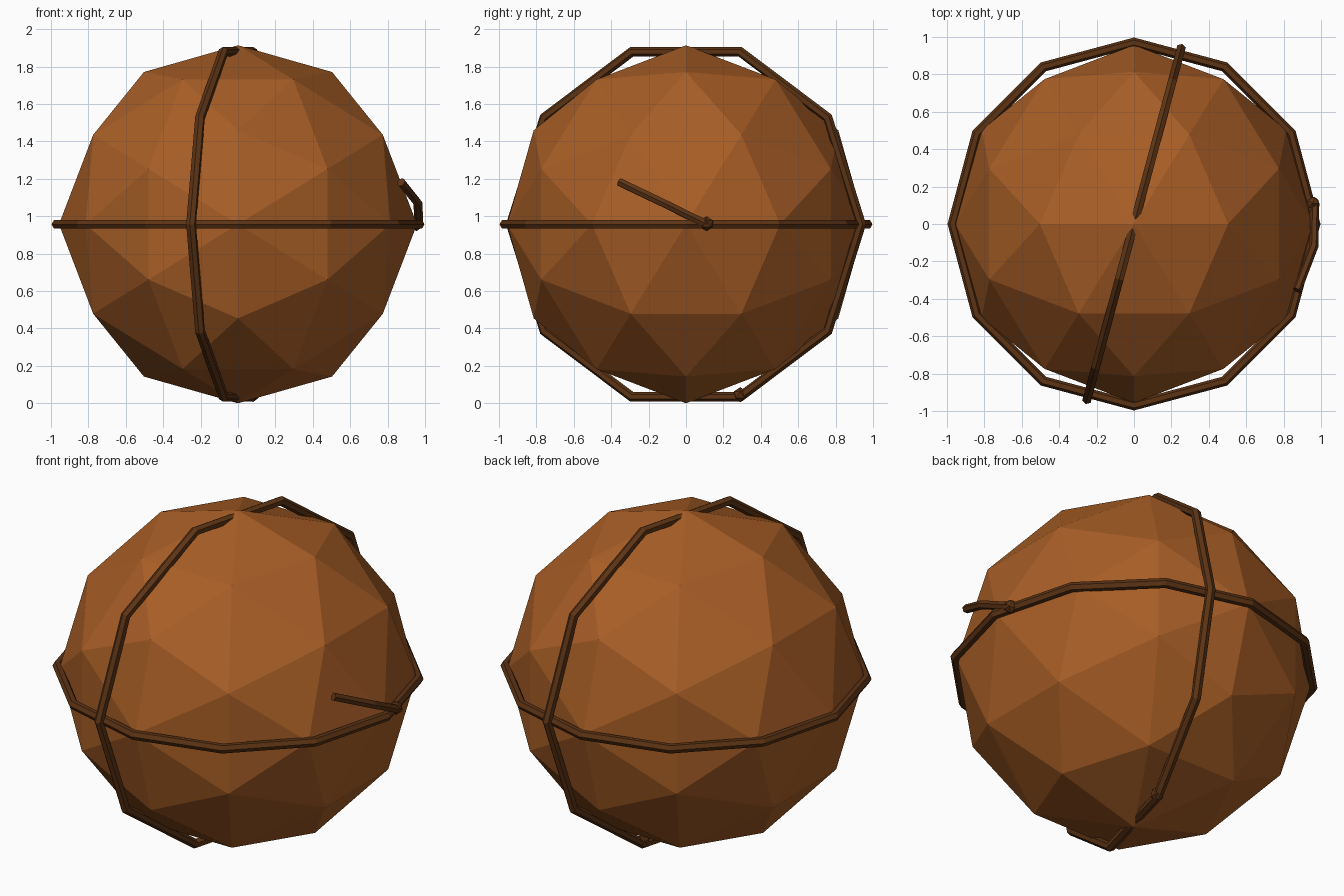
import bpy, bmesh, math
from itertools import combinations
from mathutils import Vector

if "Cube" in bpy.data.objects:
    bpy.data.objects.remove(bpy.data.objects["Cube"])

R, ZC = 0.957, 0.957
CENTRE = Vector((0, 0, ZC))


def material(name, srgb):
    m = bpy.data.materials.new(name)
    m.diffuse_color = [((c / 255 + 0.055) / 1.055) ** 2.4 for c in srgb] + [1]
    m.use_nodes = True
    m.node_tree.nodes["Principled BSDF"].inputs["Base Color"].default_value = m.diffuse_color
    return m


BALL = material("warm brown", (168, 94, 38))
STRAND = material("dark brown", (92, 51, 20))


def finish(bm, name, mat):
    bmesh.ops.recalc_face_normals(bm, faces=bm.faces)
    me = bpy.data.meshes.new(name)
    bm.to_mesh(me)
    bm.free()
    me.materials.append(mat)
    ob = bpy.data.objects.new(name, me)
    bpy.context.collection.objects.link(ob)
    return ob


def tube(name, points, normal, radius, closed):
    """Six-sided strand along planar points; one corner faces outward."""
    bm = bmesh.new()
    rings = []
    for p in points:
        out = (p - CENTRE).normalized()
        rings.append([bm.verts.new(p + radius * (out * math.cos(k * math.pi / 3)
                                                 + normal * math.sin(k * math.pi / 3)))
                      for k in range(6)])
    n = len(rings)
    for i in range(n if closed else n - 1):
        a, b = rings[i], rings[(i + 1) % n]
        for k in range(6):
            bm.faces.new((a[k], a[(k + 1) % 6], b[(k + 1) % 6], b[k]))
    if not closed:
        bm.faces.new(rings[0])
        bm.faces.new(rings[-1])
    return finish(bm, name, STRAND)


def hoop(name, u, v, sides):
    pts = [CENTRE + 0.97 * (u * math.cos(t) + v * math.sin(t))
           for t in (2 * math.pi * i / sides for i in range(sides))]
    return tube(name, pts, u.cross(v), 0.027, True)


# Ball: icosahedron corners plus edge midpoints pushed onto the sphere
phi = (1 + math.sqrt(5)) / 2
corners = []
for a in (-1, 1):
    for b in (-phi, phi):
        corners += [Vector((a, 0, b)), Vector((0, b, a)), Vector((b, a, 0))]
mids = [p + q for p, q in combinations(corners, 2) if (p - q).length < 2.1]
bm = bmesh.new()
for p in corners + mids:
    bm.verts.new(CENTRE + R * p.normalized())
bmesh.ops.convex_hull(bm, input=bm.verts)
finish(bm, "ball", BALL)

# Two strands wrapped right round the ball
X, Y, Z = Vector((1, 0, 0)), Vector((0, 1, 0)), Vector((0, 0, 1))
hoop("level_strand", X, Y, 12)
lean = math.radians(15)
hoop("upright_strand", Vector((math.sin(lean), math.cos(lean), 0)), Z, 10)

# Short loose strand on the right side
path = [Vector((0.967, 0.11, 0.957)), Vector((0.962, -0.12, 1.07)), Vector((0.872, -0.355, 1.182))]
tube("loose_strand", path, Vector((0, 0.43, 0.9)).normalized(), 0.024, False)

# Small knots at the strand ends
for name, pos in (("side_knot", (0.955, 0.11, 0.96)), ("bottom_knot", (0.08, 0.29, 0.046))):
    bm = bmesh.new()
    bmesh.ops.create_icosphere(bm, subdivisions=1, radius=0.04)
    bmesh.ops.translate(bm, verts=bm.verts, vec=pos)
    finish(bm, name, STRAND)
